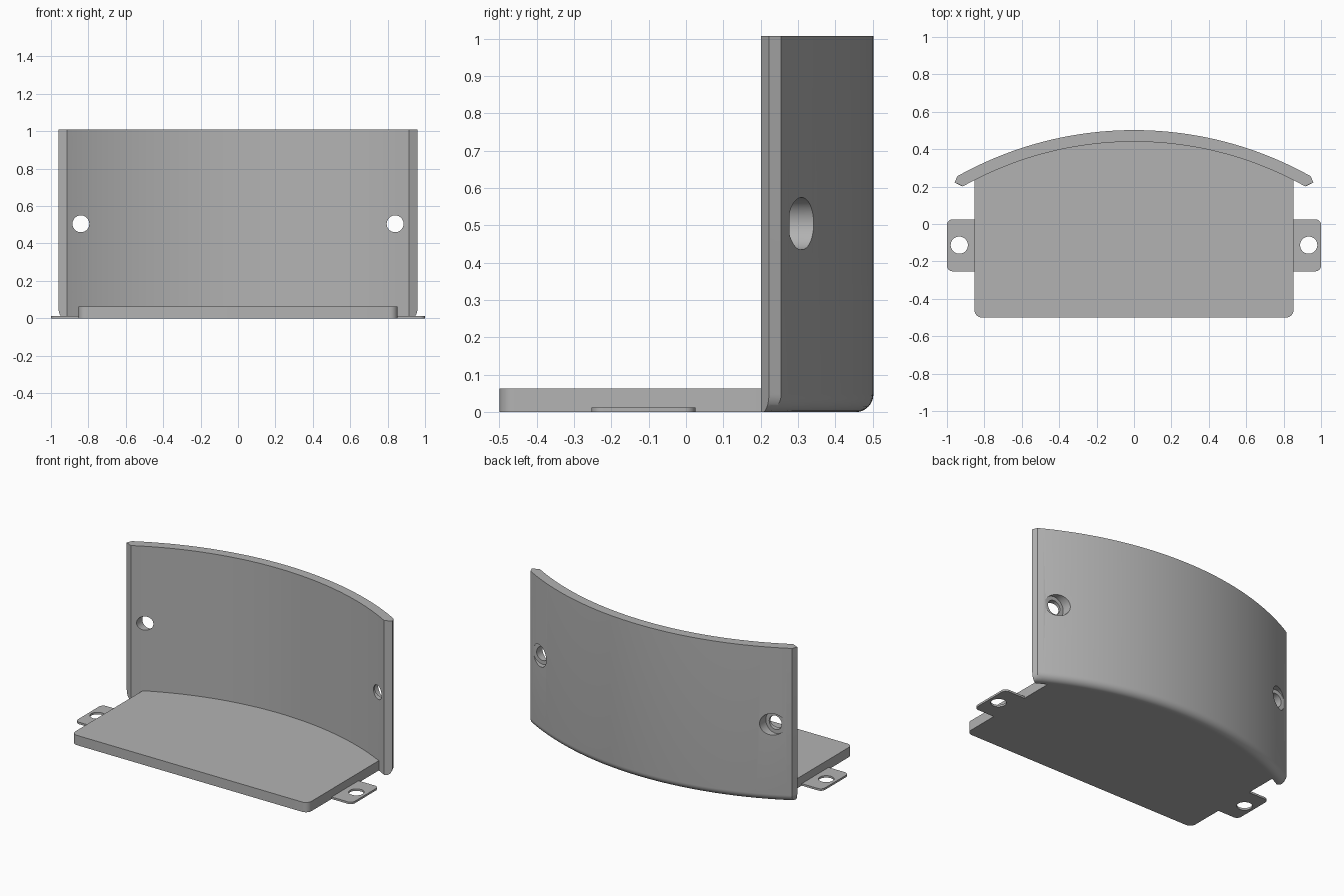
import bpy, bmesh
from math import sin, cos, pi, asin, sqrt

cube = bpy.data.objects.get("Cube")
if cube:
    bpy.data.objects.remove(cube, do_unlink=True)

grey = bpy.data.materials.new("plain_grey")
grey.use_nodes = True
colour = (0.45, 0.45, 0.45, 1)
grey.diffuse_color = colour
grey.node_tree.nodes["Principled BSDF"].inputs["Base Color"].default_value = colour

CENTRE_Y = -1.43          # centre of the curved wall
R_IN, R_OUT = 1.87, 1.932
THICK = R_OUT - R_IN
FILLET = 0.048
END = asin(0.915 / R_IN)  # half angle of the wall


def arc(radius, start, end, steps, cx=0, cy=CENTRE_Y):
    """Points on an arc, angle measured from +y towards +x."""
    angles = [start + (end - start) * i / steps for i in range(steps + 1)]
    return [(cx + radius * sin(a), cy + radius * cos(a)) for a in angles]


def loft(name, layers):
    """Solid from stacked outlines, given as (z, points)."""
    bm = bmesh.new()
    rings = [[bm.verts.new((x, y, z)) for x, y in pts] for z, pts in layers]
    bm.faces.new(rings[0])
    bm.faces.new(rings[-1])
    for low, high in zip(rings, rings[1:]):
        for i in range(len(low)):
            j = (i + 1) % len(low)
            bm.faces.new((low[i], low[j], high[j], high[i]))
    bmesh.ops.recalc_face_normals(bm, faces=bm.faces)
    mesh = bpy.data.meshes.new(name)
    bm.to_mesh(mesh)
    bm.free()
    obj = bpy.data.objects.new(name, mesh)
    bpy.context.collection.objects.link(obj)
    mesh.materials.append(grey)
    return obj


def drill(target, radius, start, end, axis):
    """Cut a round hole along y or z between two points."""
    rot = (pi / 2, 0, 0) if axis == "y" else (0, 0, 0)
    mid = [(a + b) / 2 for a, b in zip(start, end)]
    depth = sum(abs(b - a) for a, b in zip(start, end))
    bpy.ops.mesh.primitive_cylinder_add(vertices=48, radius=radius, depth=depth,
                                        location=mid, rotation=rot)
    cutter = bpy.context.object
    cutter.data.materials.append(grey)
    mod = target.modifiers.new("hole", "BOOLEAN")
    mod.operation, mod.solver, mod.object = "DIFFERENCE", "EXACT", cutter
    bpy.context.view_layer.objects.active = target
    bpy.ops.object.modifier_apply(modifier=mod.name)
    bpy.data.objects.remove(cutter, do_unlink=True)


# Curved wall with a rounded lower outside edge
def wall_outline(inset):
    keep = 1 - inset / THICK
    cx, cy = 0.915 + 0.044 * keep, 0.2 + 0.022 * keep
    return (arc(R_OUT - inset, -END, END, 64) + [(cx, cy)]
            + arc(R_IN, END, -END, 64) + [(-cx, cy)])


layers = []
for i in range(9):
    t = i / 8 * pi / 2
    layers.append((FILLET * (1 - cos(t)), wall_outline(FILLET * (1 - sin(t)))))
layers.append((1.008, wall_outline(0)))
wall = loft("curved_wall", layers)

# Base plate, following the wall at the back
HALF, CORNER = 0.853, 0.04
back_angle = asin(HALF / (R_IN + 0.001))
base_pts = (arc(R_IN + 0.001, -back_angle, back_angle, 64)
            + arc(CORNER, pi / 2, pi, 8, HALF - CORNER, -0.5 + CORNER)
            + arc(CORNER, pi, 1.5 * pi, 8, CORNER - HALF, -0.5 + CORNER))
base = loft("base_plate", [(0, base_pts), (0.064, base_pts)])

parts = [wall, base]
for side, s in (("left", 1), ("right", -1)):
    # Counterbored screw hole in the wall
    x, z = 0.84 * s, 0.505
    drill(wall, 0.07, (x, 0.277, z), (x, 0.6, z), "y")
    drill(wall, 0.045, (x, 0.1, z), (x, 0.6, z), "y")
    # Thin side tab with a round hole
    r = 0.03
    pts = ([(HALF - 0.005, 0.025)] + arc(r, 0, pi / 2, 8, 1 - r, 0.025 - r)
           + arc(r, pi / 2, pi, 8, 1 - r, r - 0.253) + [(HALF - 0.005, -0.253)])
    pts = [(px * s, py) for px, py in pts]
    tab = loft(side + "_tab", [(0, pts), (0.013, pts)])
    drill(tab, 0.046, (0.934 * s, -0.113, -0.1), (0.934 * s, -0.113, 0.1), "z")
    parts.append(tab)

bpy.ops.object.select_all(action="DESELECT")
for obj in parts:
    obj.select_set(True)
bpy.context.view_layer.objects.active = wall
bpy.ops.object.shade_smooth_by_angle(angle=pi / 6)
